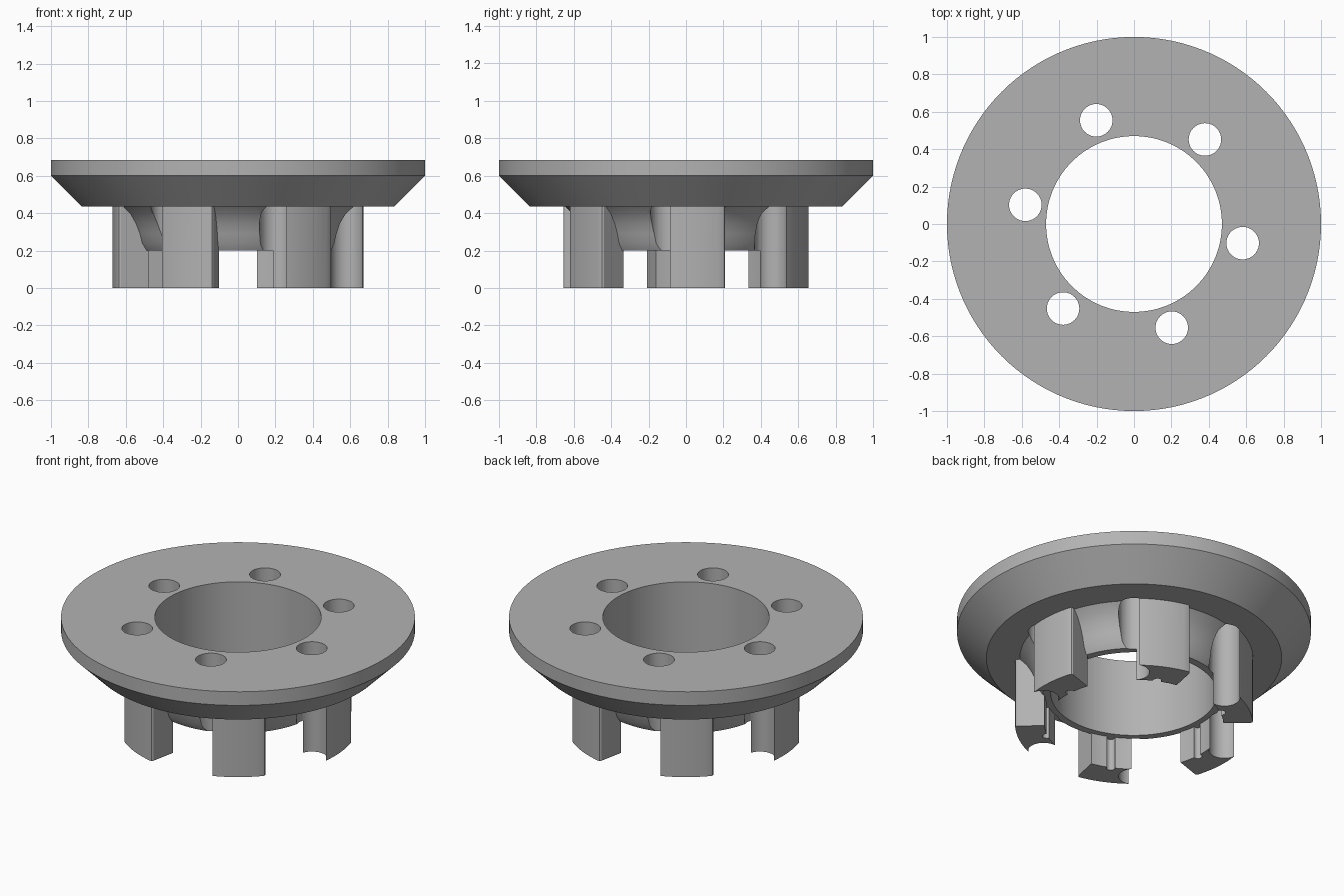
import bpy, bmesh
from math import cos, sin, radians, pi
from mathutils import Matrix

cube = bpy.data.objects.get("Cube")
if cube:
    bpy.data.objects.remove(cube, do_unlink=True)

grey = bpy.data.materials.new("plain grey")
grey.use_nodes = True
COLOUR = (0.45, 0.45, 0.45, 1)
grey.diffuse_color = COLOUR
grey.node_tree.nodes["Principled BSDF"].inputs["Base Color"].default_value = COLOUR

COUNT, STEP, FIRST = 6, 60, -10      # six legs, each beside a bolt hole


def make_object(name, bm):
    bmesh.ops.recalc_face_normals(bm, faces=bm.faces)
    mesh = bpy.data.meshes.new(name)
    bm.to_mesh(mesh)
    bm.free()
    mesh.materials.append(grey)
    obj = bpy.data.objects.new(name, mesh)
    bpy.context.collection.objects.link(obj)
    return obj


def polar(r, degrees, z=0):
    return (r * cos(radians(degrees)), r * sin(radians(degrees)), z)


def prism(bm, outline, z0, z1):
    bottom = [bm.verts.new((x, y, z0)) for x, y, _ in outline]
    top = [bm.verts.new((x, y, z1)) for x, y, _ in outline]
    bm.faces.new(bottom)
    bm.faces.new(top)
    for i in range(len(outline)):
        j = (i + 1) % len(outline)
        bm.faces.new((bottom[i], bottom[j], top[j], top[i]))


def combine(target, tool, operation):
    mod = target.modifiers.new(operation.lower(), "BOOLEAN")
    mod.operation = operation
    mod.solver = "EXACT"
    mod.object = tool
    bpy.ops.object.select_all(action="DESELECT")
    bpy.context.view_layer.objects.active = target
    target.select_set(True)
    bpy.ops.object.modifier_apply(modifier=mod.name)
    bpy.data.objects.remove(tool, do_unlink=True)


# Flange and sleeve: one turned profile with a cove under the flange
profile = [(0.47, 0.685), (1, 0.685), (1, 0.6), (0.835, 0.435), (0.645, 0.435),
           (0.605, 0.395), (0.575, 0.345), (0.553, 0.29), (0.54, 0.24),
           (0.515, 0.2), (0.47, 0.2)]
SEGMENTS = 120
bm = bmesh.new()
rings = [[bm.verts.new(polar(r, k * 360 / SEGMENTS, z)) for r, z in profile]
         for k in range(SEGMENTS)]
for k in range(SEGMENTS):
    a, b = rings[k], rings[(k + 1) % SEGMENTS]
    for i in range(len(profile)):
        j = (i + 1) % len(profile)
        bm.faces.new((a[i], b[i], b[j], a[j]))
body = make_object("flanged_hub", bm)

# Legs: ring sectors with one softened outer corner
bm = bmesh.new()
for n in range(COUNT):
    start = FIRST + n * STEP
    outer = [polar(0.672, start + 1 + 26.2 * t / 10) for t in range(11)]
    corner = [polar(0.669, start + 28), polar(0.66, start + 28.5)]
    inner = [polar(0.505, start + 28.5 - 27.5 * t / 10) for t in range(11)]
    prism(bm, outer + corner + inner, 0, 0.5)
legs = make_object("legs", bm)

# Small groove along the inside of every leg, below the sleeve
bm = bmesh.new()
for n in range(COUNT):
    bmesh.ops.create_cone(bm, cap_ends=True, segments=16, radius1=0.025, radius2=0.025,
                          depth=0.3, matrix=Matrix.Translation(
                              polar(0.51, FIRST + n * STEP + 15, 0.05)))
combine(legs, make_object("groove_cutter", bm), "DIFFERENCE")
combine(body, legs, "UNION")

# Bolt holes run right through, scooping the sleeve and the side of each leg
bm = bmesh.new()
for n in range(COUNT):
    bmesh.ops.create_cone(bm, cap_ends=True, segments=40, radius1=0.087, radius2=0.087,
                          depth=2, matrix=Matrix.Translation(
                              polar(0.59, FIRST + n * STEP, 0.4)))
combine(body, make_object("hole_cutter", bm), "DIFFERENCE")

body.select_set(True)
bpy.context.view_layer.objects.active = body
bpy.ops.object.shade_smooth_by_angle(angle=radians(25))
